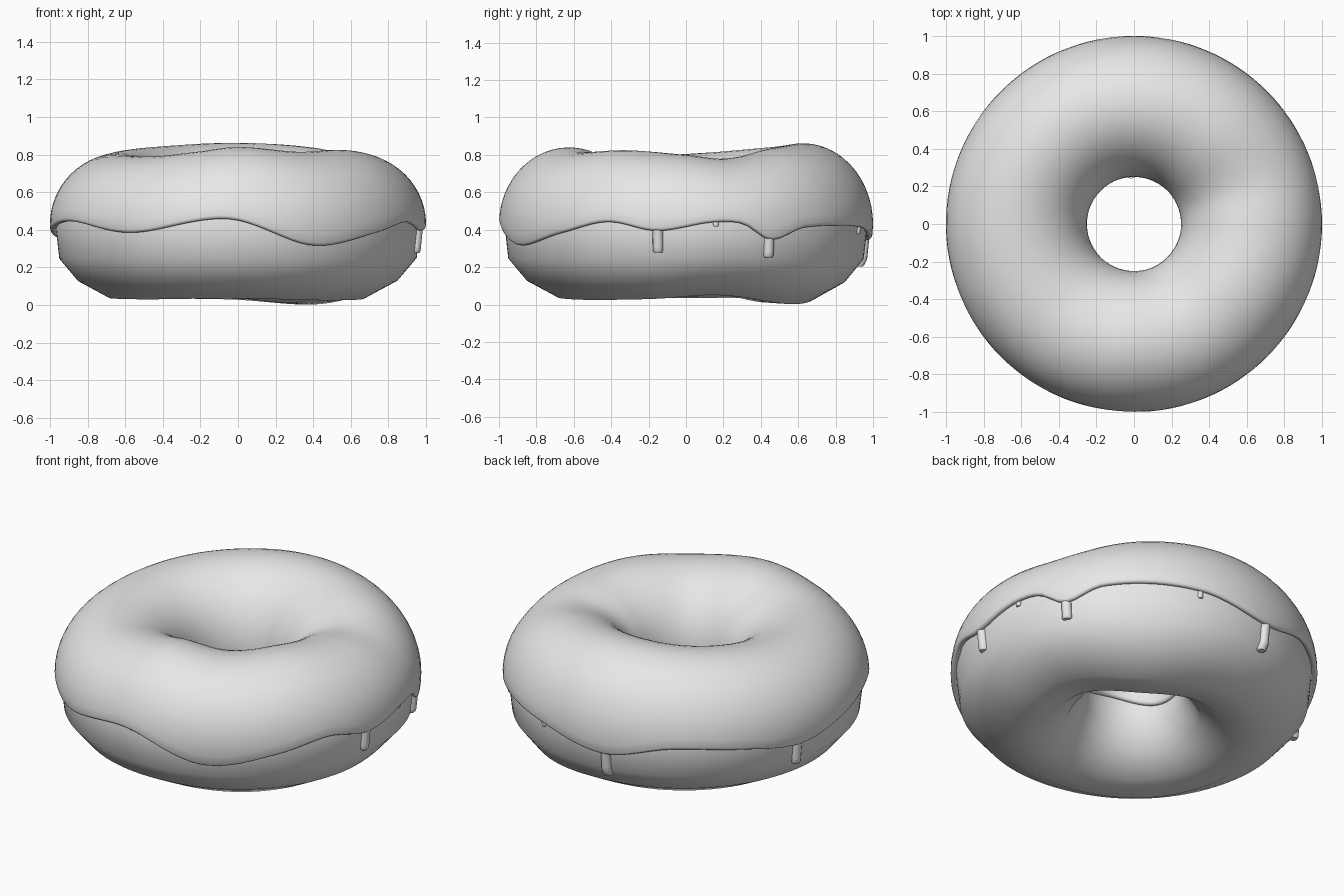
import bpy, bmesh, math
from math import sin, cos, pi, radians, degrees

if "Cube" in bpy.data.objects:
    bpy.data.objects.remove(bpy.data.objects["Cube"])

grey = bpy.data.materials.new("plain_grey")
grey.diffuse_color = (0.8, 0.8, 0.8, 1)
grey.use_nodes = True
grey.node_tree.nodes["Principled BSDF"].inputs["Base Color"].default_value = grey.diffuse_color

MID = 0.43       # height of the ring centre
RING = 0.625     # ring radius
SEGS = 128


def around(keys, deg):
    """Smooth periodic interpolation of (angle, value) pairs."""
    n = len(keys)

    def key(i):
        a, v = keys[i % n]
        return a + 360 * (i // n), v

    deg = (deg - keys[0][0]) % 360 + keys[0][0]
    i = max(k for k in range(n) if keys[k][0] <= deg)
    (a0, v0), (a1, v1), (a2, v2), (a3, v3) = (key(i + k) for k in (-1, 0, 1, 2))
    h = a2 - a1
    t = (deg - a1) / h
    m1, m2 = (v2 - v0) / (a2 - a0) * h, (v3 - v1) / (a3 - a1) * h
    return ((2*t**3 - 3*t**2 + 1) * v1 + (t**3 - 2*t**2 + t) * m1
            + (3*t**2 - 2*t**3) * v2 + (t**3 - t**2) * m2)


def loft(name, rings, closed, angle):
    """Skin a list of closed rings; join the ends or cap them."""
    bm = bmesh.new()
    vs = [[bm.verts.new(p) for p in ring] for ring in rings]
    n, m = len(vs), len(vs[0])
    for i in range(n if closed else n - 1):
        a, b = vs[i], vs[(i + 1) % n]
        for j in range(m):
            k = (j + 1) % m
            bm.faces.new((a[j], b[j], b[k], a[k]))
    if not closed:
        bm.faces.new(vs[0])
        bm.faces.new(vs[-1])
    bmesh.ops.recalc_face_normals(bm, faces=bm.faces)
    me = bpy.data.meshes.new(name)
    bm.to_mesh(me)
    bm.free()
    me.materials.append(grey)
    ob = bpy.data.objects.new(name, me)
    bpy.context.collection.objects.link(ob)
    bpy.ops.object.select_all(action='DESELECT')
    ob.select_set(True)
    bpy.context.view_layer.objects.active = ob
    bpy.ops.object.shade_smooth_by_angle(angle=radians(angle))
    return ob


def spin(name, section):
    """Sweep a section(degrees) -> [(radius, z)] round the z axis."""
    rings = []
    for i in range(SEGS):
        a = 2 * pi * i / SEGS
        rings.append([(r * cos(a), r * sin(a), z) for r, z in section(degrees(a))])
    return loft(name, rings, True, 60)


# Uneven shape round the ring: crest height, underside height, icing edge height
CREST = [(-90, .84), (-60, .815), (-30, .825), (0, .80), (20, .78), (50, .835),
         (90, .862), (135, .84), (180, .805), (225, .79), (250, .815)]
UNDER = [(-90, .035), (-50, .025), (-15, .03), (15, .05), (55, .002),
         (95, .03), (180, .035), (225, .03)]
EDGE = [(-93, .475), (-66, .33), (-42, .40), (-25, .46), (-9, .41), (9, .46),
        (18, .45), (27.5, .36), (40, .43), (72, .43), (98, .36), (120, .44),
        (142, .42), (164, .37), (185, .425), (206, .465), (235, .40)]


def inner_edge(deg):
    return 0.40 + 0.025 * sin(radians(3 * deg + 40))


# Dough: coarse ring section, flattened underneath
DOUGH = [(.97, .42), (.95, .23), (.85, .10), (.68, .0), (.50, .01), (.36, .12),
         (.285, .27), (.27, .42), (.30, .58), (.38, .70), (.53, .775),
         (.72, .775), (.86, .70), (.945, .57)]


def dough_section(deg):
    low, high = around(UNDER, deg), around(CREST, deg)
    out = []
    for r, z in DOUGH:
        if z < 0.42:
            z = low + z * (0.42 - low) / 0.42
        else:
            z = 0.42 + (z - 0.42) * (high - 0.045 - 0.42) / 0.355
        out.append((r, z))
    return out


spin("dough", dough_section)

# Icing: thin shell over the top with a rounded lip
THICK = 0.035


def icing_section(deg):
    top = around(CREST, deg) - MID
    start = math.asin((around(EDGE, deg) - MID) / 0.40)
    end = pi - math.asin((inner_edge(deg) - MID) / 0.40)

    def point(phi, depth):
        b = (top if sin(phi) > 0 else 0.40) - depth
        return RING + (0.375 - depth) * cos(phi), MID + b * sin(phi)

    steps = 28
    span = [start + (end - start) * i / steps for i in range(steps + 1)]
    lip = [pi * k / 5 for k in range(1, 5)]
    half = THICK / 2
    pts = [point(p, 0) for p in span]
    pts += [point(end + sin(a) * half / 0.38, half * (1 - cos(a))) for a in lip]
    pts += [point(p, THICK) for p in reversed(span)]
    pts += [point(start - sin(a) * half / 0.38, half * (1 + cos(a))) for a in lip]
    return pts


spin("icing", icing_section)


def dough_radius(z, inside):
    """Radius of the dough side at a height."""
    pts = ([(.12, .36), (.27, .285), (.42, .27), (.58, .30)] if inside else
           [(.10, .85), (.23, .95), (.42, .97), (.58, .945)])
    for (z0, r0), (z1, r1) in zip(pts, pts[1:]):
        if z <= z1:
            return r0 + (r1 - r0) * (z - z0) / (z1 - z0)
    return pts[-1][1]


def drip(name, deg, bottom, width, inside=False):
    """Tube of icing running down the dough from the icing edge."""
    a = radians(deg)
    top = (inner_edge(deg) if inside else around(EDGE, deg)) + 0.03
    rings = []
    for i in range(8):
        t = min(i / 6, 1)
        z = top + (bottom - top) * t
        r = dough_radius(z, inside)
        size = width * (0.75 if i == 7 else 1)
        z -= 0.008 * (i == 7)
        ring = []
        for k in range(12):
            b = 2 * pi * k / 12
            rad, side = r + size * 0.95 * cos(b), size * sin(b)
            ring.append((rad * cos(a) - side * sin(a),
                         rad * sin(a) + side * cos(a), z))
        rings.append(ring)
    loft(name, rings, False, 40)


# Drips on the outside
for n, (deg, bottom, width) in enumerate([
        (-9, .285, .028), (9.5, .425, .015), (27.5, .26, .028),
        (72, .385, .015), (98, .21, .028), (164, .24, .028)]):
    drip(f"outer_drip_{n + 1}", deg, bottom, width)

# Drips in the hole
for n, (deg, bottom, width) in enumerate([
        (75, .34, .02), (93, .29, .03), (115, .35, .018)]):
    drip(f"hole_drip_{n + 1}", deg, bottom, width, True)
